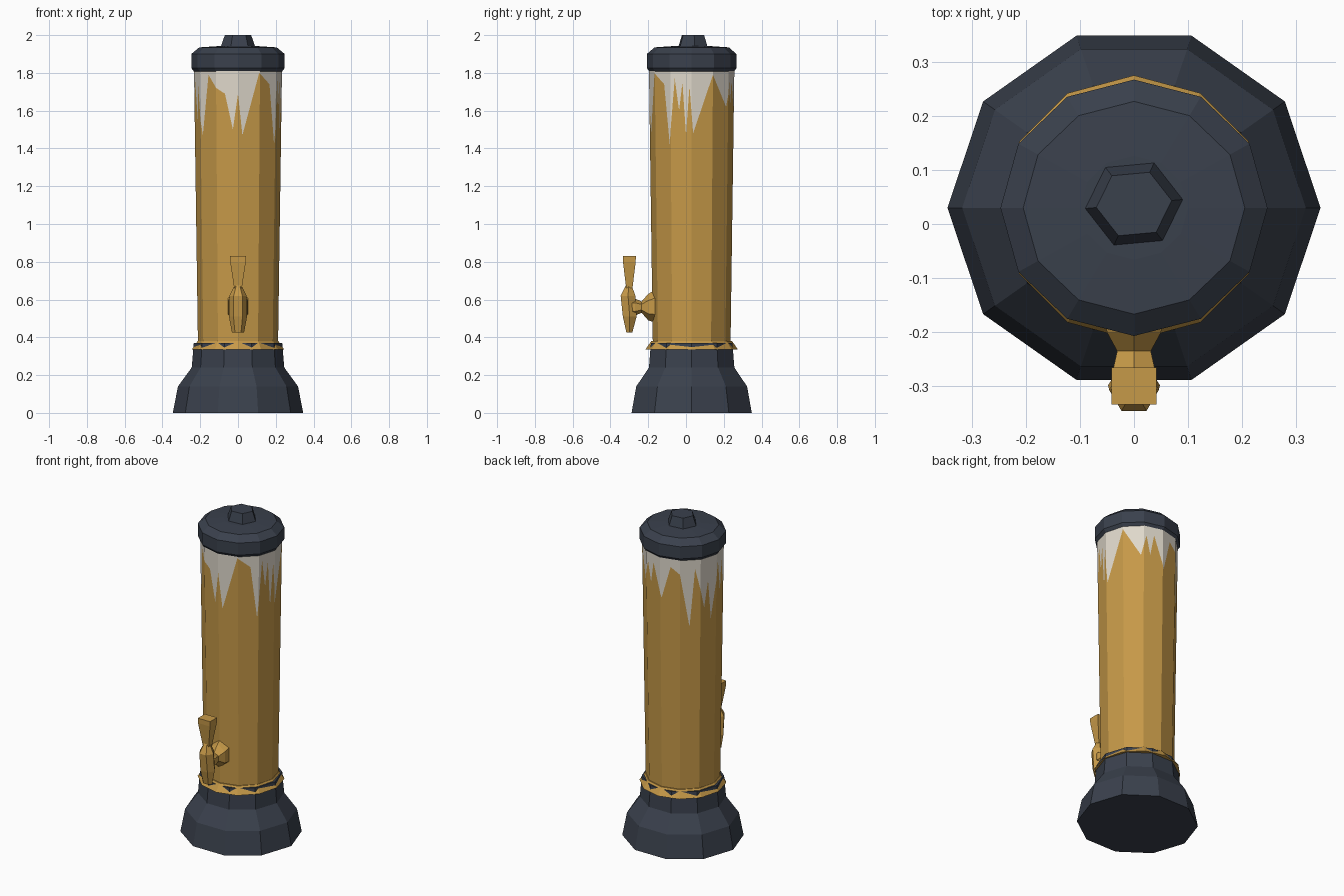
import bpy, bmesh, math
from mathutils import Vector

if "Cube" in bpy.data.objects:
    bpy.data.objects.remove(bpy.data.objects["Cube"])

CY = 0.03  # the tower axis sits slightly behind the origin


def material(name, rgb):
    m = bpy.data.materials.new(name)
    m.diffuse_color = (*rgb, 1)
    m.use_nodes = True
    m.node_tree.nodes["Principled BSDF"].inputs["Base Color"].default_value = m.diffuse_color
    return m


DARK = material("dark slate", (0.042, 0.052, 0.073))
GOLD = material("amber gold", (0.565, 0.319, 0.065))
FOAM = material("foam cream", (0.74, 0.69, 0.60))


def finish(name, bm, *mats):
    bmesh.ops.recalc_face_normals(bm, faces=bm.faces[:])
    me = bpy.data.meshes.new(name)
    bm.to_mesh(me)
    bm.free()
    for m in mats:
        me.materials.append(m)
    ob = bpy.data.objects.new(name, me)
    bpy.context.collection.objects.link(ob)
    return ob


def loft(name, rings, mat):
    """Skin a list of equal-length point rings and cap both ends."""
    bm = bmesh.new()
    loops = [[bm.verts.new(p) for p in r] for r in rings]
    n = len(loops[0])
    for a, b in zip(loops, loops[1:]):
        for i in range(n):
            j = (i + 1) % n
            bm.faces.new((a[i], a[j], b[j], b[i]))
    bm.faces.new(loops[0])
    bm.faces.new(loops[-1])
    return finish(name, bm, mat)


def ring(z, rx, ry, sides, cy=CY, turn=0.0):
    """Horizontal polygon."""
    return [Vector((rx * math.cos(turn + math.tau * i / sides),
                    cy + ry * math.sin(turn + math.tau * i / sides), z))
            for i in range(sides)]


def upright_ring(y, rx, rz, z, sides=6):
    """Polygon facing along y."""
    return [Vector((rx * math.cos(math.tau * (i + .5) / sides), y,
                    z + rz * math.sin(math.tau * (i + .5) / sides)))
            for i in range(sides)]


# Weighted foot, ten-sided
loft("base", [ring(z, r, r * 0.97, 10) for z, r in
              ((0, 0.345), (0.14, 0.318), (0.24, 0.245), (0.37, 0.234))], DARK)

# Flared collar that pokes through the top of the foot
loft("bottom_collar", [ring(z, r, r, 12) for z, r in
                       ((0.335, 0.245), (0.38, 0.214))], GOLD)

# Tube with foam dripping from the top: (angle, height) of the foam edge
DRIPS = [(-175, 1.76), (-164, 1.55), (-160, 1.74), (-146, 1.47), (-134, 1.79),
         (-120, 1.72), (-108, 1.69), (-97, 1.50), (-90, 1.69), (-84, 1.47),
         (-61, 1.80), (-42, 1.74), (-32, 1.42), (-24, 1.77), (-18, 1.60),
         (-13, 1.75), (-8, 1.47), (-3, 1.73), (2, 1.48), (30, 1.79),
         (56, 1.62), (64, 1.75), (70, 1.63), (76, 1.76), (92, 1.56),
         (106, 1.76), (120, 1.72), (134, 1.39), (142, 1.75), (157, 1.50),
         (164, 1.66), (170, 1.42), (185, 1.76)]


def foam_height(a):
    for (a0, z0), (a1, z1) in zip(DRIPS, DRIPS[1:]):
        if a0 <= a <= a1:
            return z0 + (z1 - z0) * (a - a0) / (a1 - a0)


def tube_point(a, z):
    """Point on the twelve-sided, slightly widening tube wall."""
    r = 0.212 + 0.021 * (z - 0.36) / 1.46
    off = math.radians((a + 360) % 30 - 15)
    r *= math.cos(math.radians(15)) / math.cos(off)
    t = math.radians(a)
    return (r * math.cos(t), CY + 0.97 * r * math.sin(t), z)


angles = sorted({a for a, _ in DRIPS[:-1]} | set(range(-150, 181, 30)))
bm = bmesh.new()
cols = [[bm.verts.new(tube_point(a, z)) for z in (0.36, foam_height(a), 1.83)]
        for a in angles]
for c, d in zip(cols, cols[1:] + cols[:1]):
    for k in (0, 1):
        f = bm.faces.new((c[k], d[k], d[k + 1], c[k + 1]))
        f.material_index = k
finish("tube", bm, GOLD, FOAM)

# Lid and its knob
loft("lid", [ring(z, r, r * 0.96, 12) for z, r in
             ((1.80, 0.228), (1.825, 0.247), (1.90, 0.247),
              (1.935, 0.205), (1.942, 0.1))], DARK)
loft("lid_knob", [ring(z, r, r * 0.92, 6, 0.037, 0.1) for z, r in
                  ((1.935, 0.093), (2.0, 0.07))], DARK)

# Tap: flange and pipe, spout, handle
loft("tap_pipe", [upright_ring(*p) for p in
                  ((-0.16, 0.062, 0.088, 0.565), (-0.20, 0.058, 0.07, 0.56),
                   (-0.235, 0.036, 0.03, 0.56), (-0.27, 0.045, 0.045, 0.56),
                   (-0.30, 0.04, 0.04, 0.56))], GOLD)
loft("tap_spout", [ring(z, rx, ry, 6, y) for z, rx, ry, y in
                   ((0.425, 0.032, 0.018, -0.30), (0.51, 0.048, 0.042, -0.298),
                    (0.62, 0.046, 0.045, -0.307),
                    (0.675, 0.018, 0.018, -0.303))], GOLD)
loft("tap_handle", [ring(z, r * 1.1, r * 0.9, 4, -0.30, math.pi / 4) for z, r in
                    ((0.66, 0.026), (0.80, 0.053), (0.83, 0.054))], GOLD)
